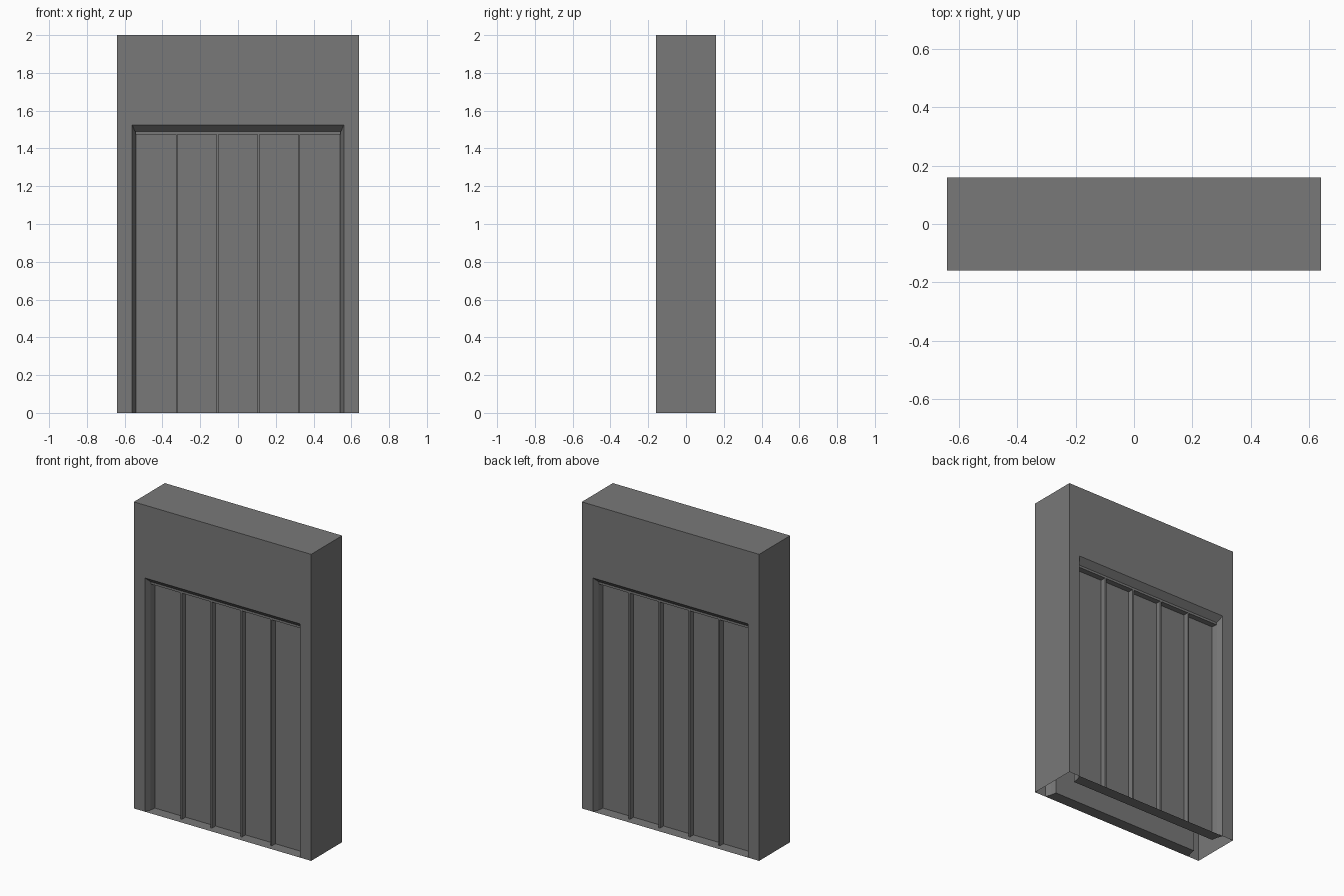
import bpy, bmesh
from mathutils import Vector

if "Cube" in bpy.data.objects:
    bpy.data.objects.remove(bpy.data.objects["Cube"])

grey = bpy.data.materials.new("dark_grey")
grey.diffuse_color = (0.19, 0.19, 0.19, 1)
grey.use_nodes = True
grey.node_tree.nodes["Principled BSDF"].inputs["Base Color"].default_value = grey.diffuse_color

W, D, H = 0.64, 0.16, 2.0        # wall half width, half depth, height
RIB_Y, DOOR_Y = -0.122, -0.085   # rib front and door panel planes
# recess outline rings from the wall face to the door: half width, depth, top
RINGS = [(0.56, -D, 1.525), (0.546, RIB_Y, 1.49), (0.54, DOOR_Y, 1.49)]


def build(name, polys):
    """Make a mesh from (points, facing direction) pairs, mirrored front to back."""
    bm = bmesh.new()
    for pts, facing in polys:
        f = bm.faces.new([bm.verts.new(p) for p in pts])
        f.normal_update()
        if f.normal.dot(Vector(facing)) < 0:
            f.normal_flip()
    bmesh.ops.remove_doubles(bm, verts=bm.verts, dist=1e-5)
    return finish(name, bm)


def finish(name, bm):
    me = bpy.data.meshes.new(name)
    bm.to_mesh(me)
    bm.free()
    me.materials.append(grey)
    ob = bpy.data.objects.new(name, me)
    bpy.context.collection.objects.link(ob)
    m = ob.modifiers.new("front_and_back", 'MIRROR')
    m.use_axis = (False, True, False)
    return ob


def box(name, x0, x1, y0, y1, z0, z1):
    bm = bmesh.new()
    bmesh.ops.create_cube(bm, size=1)
    for v in bm.verts:
        v.co = ((x0 + x1) / 2 + v.co.x * (x1 - x0),
                (y0 + y1) / 2 + v.co.y * (y1 - y0),
                (z0 + z1) / 2 + v.co.z * (z1 - z0))
    return finish(name, bm)


# hollow wall, open underneath: front with doorway cut out, sides and top
ox, oy, oz = RINGS[0]
wall = [([(-W, -D, 0), (-W, -D, H), (W, -D, H), (W, -D, 0),
          (ox, -D, 0), (ox, -D, oz), (-ox, -D, oz), (-ox, -D, 0)], (0, -1, 0)),
        ([(-W, -D, H), (W, -D, H), (W, 0, H), (-W, 0, H)], (0, 0, 1))]
for s in (-1, 1):
    wall.append(([(s * W, -D, 0), (s * W, 0, 0), (s * W, 0, H), (s * W, -D, H)], (s, 0, 0)))
build("wall", wall)

# splayed jambs and lintel around the doorway
reveal = []
for (xa, ya, za), (xb, yb, zb) in zip(RINGS, RINGS[1:]):
    for s in (-1, 1):
        reveal.append(([(s * xa, ya, 0), (s * xa, ya, za),
                        (s * xb, yb, zb), (s * xb, yb, 0)], (-s, 0, 0)))
    reveal.append(([(-xa, ya, za), (xa, ya, za), (xb, yb, zb), (-xb, yb, zb)], (0, 0, -1)))
build("door_frame", reveal)

# threshold floor inside the recess
floor = [(x, y, 0) for x, y, _ in RINGS] + [(-x, y, 0) for x, y, _ in reversed(RINGS)]
build("threshold", [(floor, (0, 0, 1))])

# recessed door panel
dx, dy, dz = RINGS[2]
build("door_panel", [([(-dx, dy, 0), (dx, dy, 0), (dx, dy, dz), (-dx, dy, dz)], (0, -1, 0))])

# header strip and vertical ribs on the door
box("door_header", -0.543, 0.543, RIB_Y, DOOR_Y, 1.475, 1.49)
for i in range(4):
    x = (i - 1.5) * 0.216
    box(f"door_rib_{i + 1}", x - 0.005, x + 0.005, RIB_Y, DOOR_Y, 0, 1.475)
